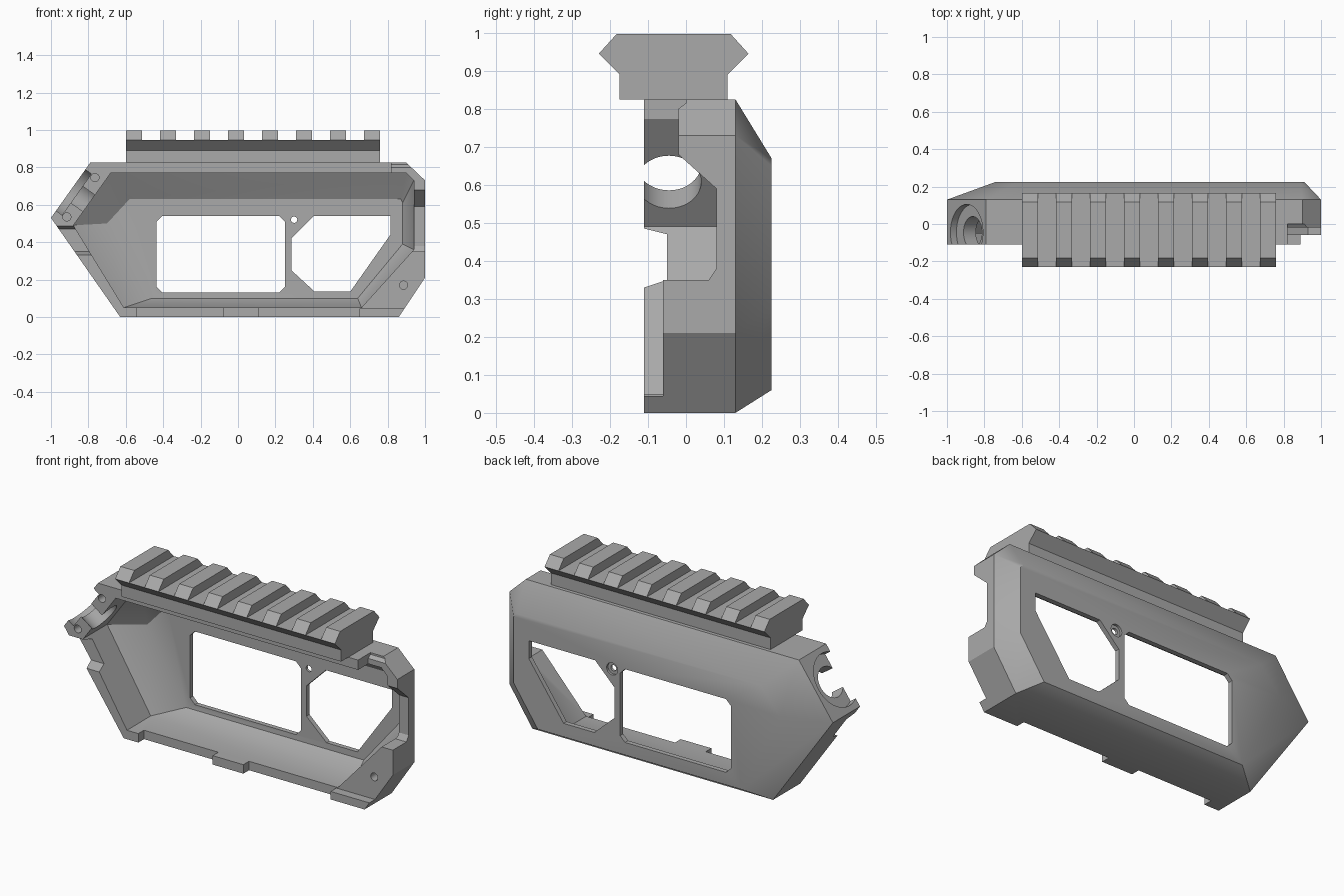
import bpy
import bmesh
import math
from mathutils import Vector

cube = bpy.data.objects.get("Cube")
if cube:
    bpy.data.objects.remove(cube)

grey = bpy.data.materials.new("matte_grey")
grey.use_nodes = True
GREY = (0.4, 0.4, 0.4, 1)
grey.diffuse_color = GREY
grey.node_tree.nodes["Principled BSDF"].inputs["Base Color"].default_value = GREY


def loft(name, rings):
    """Solid skinned through rings of 3D points, capped at both ends."""
    bm = bmesh.new()
    loops = [[bm.verts.new(p) for p in ring] for ring in rings]
    for low, high in zip(loops, loops[1:]):
        for i in range(len(low)):
            j = (i + 1) % len(low)
            bm.faces.new((low[i], low[j], high[j], high[i]))
    bm.faces.new(loops[0])
    bm.faces.new(loops[-1])
    bmesh.ops.recalc_face_normals(bm, faces=bm.faces)
    mesh = bpy.data.meshes.new(name)
    bm.to_mesh(mesh)
    bm.free()
    mesh.materials.append(grey)
    obj = bpy.data.objects.new(name, mesh)
    bpy.context.collection.objects.link(obj)
    return obj


def along_y(name, *sections):
    """Each section is (y, xz outline)."""
    return loft(name, [[(x, y, z) for x, z in pts] for y, pts in sections])


def along_x(name, x0, x1, outline):
    return loft(name, [[(x, y, z) for y, z in outline] for x in (x0, x1)])


def box(name, x0, x1, y0, y1, z0, z1):
    return along_x(name, x0, x1, [(y0, z0), (y1, z0), (y1, z1), (y0, z1)])


def rod(name, start, end, radius, sides=32):
    start, end = Vector(start), Vector(end)
    axis = (end - start).normalized()
    u = Vector((0, 1, 0)) if abs(axis.y) < 0.9 else Vector((1, 0, 0))
    v = axis.cross(u)
    spokes = [radius * (math.cos(a) * u + math.sin(a) * v)
              for a in (math.tau * i / sides for i in range(sides))]
    return loft(name, [[c + s for s in spokes] for c in (start, end)])


def cut(target, cutter):
    mod = target.modifiers.new("cut", "BOOLEAN")
    mod.operation = "DIFFERENCE"
    mod.solver = "EXACT"
    mod.object = cutter
    bpy.context.view_layer.objects.active = target
    bpy.ops.object.modifier_apply(modifier=mod.name)
    bpy.data.objects.remove(cutter)


FRONT, BACK = -0.11, 0.225

# Outer shell with a chamfered back
outer = [(-0.63, 0), (0.86, 0), (1, 0.21), (1, 0.73), (0.9, 0.825), (-0.79, 0.825), (-1, 0.53)]
outer_back = [(-0.5, 0.06), (0.76, 0.06), (0.91, 0.28), (0.91, 0.65), (0.89, 0.67), (-0.62, 0.67), (-0.74, 0.53)]
shell = along_y("shell", (FRONT, outer), (0.13, outer), (BACK, outer_back))

# Hollow interior, open at the front
inner = [(-0.61, 0.05), (0.66, 0.05), (0.94, 0.36), (0.94, 0.73), (0.9, 0.77), (-0.68, 0.77), (-0.88, 0.49)]
inner_back = [(-0.46, 0.1), (0.64, 0.1), (0.88, 0.39), (0.88, 0.61), (0.87, 0.63), (-0.58, 0.63), (-0.7, 0.5)]
cut(shell, along_y("cavity", (-0.3, inner), (0.1, inner), (0.198, inner_back)))

# Windows through the back plate
c = 0.03
x0, x1, z0, z1 = -0.435, 0.25, 0.13, 0.54
wide = [(x0 + c, z0), (x1 - c, z0), (x1, z0 + c), (x1, z1 - c),
        (x1 - c, z1), (x0 + c, z1), (x0, z1 - c), (x0, z0 + c)]
angled = [(0.285, 0.42), (0.405, 0.54), (0.815, 0.54), (0.815, 0.44),
          (0.6, 0.135), (0.41, 0.135), (0.285, 0.25)]
for outline in (wide, angled):
    cut(shell, along_y("window", (0.15, outline), (0.3, outline)))

# Screw hole between the windows, countersunk at the back
cut(shell, rod("screw_hole", (0.3, 0.15, 0.52), (0.3, 0.3, 0.52), 0.017, 20))
cut(shell, rod("screw_recess", (0.3, 0.212, 0.52), (0.3, 0.3, 0.52), 0.034, 20))

# Notches along the front rim that leave the tabs standing
for a, b in ((-0.54, -0.08), (0.11, 0.65)):
    cut(shell, box("bottom_notch", a, b, -0.3, -0.06, -0.1, 0.08))
cut(shell, box("corner_notch", 0.6, 1.1, -0.3, -0.06, 0.045, 0.4))
cut(shell, along_x("left_notch", -1.1, -0.7,
                   [(-0.3, 0.32), (-0.11, 0.33), (-0.05, 0.35), (-0.05, 0.47), (-0.11, 0.485), (-0.3, 0.49)]))

# Stepped opening in the right wall
cut(shell, along_x("side_opening", 0.82, 1.1,
                   [(-0.3, 0.35), (0.06, 0.35), (0.08, 0.38), (0.08, 0.59), (-0.02, 0.68),
                    (-0.02, 0.8), (0, 0.815), (0, 0.95), (-0.3, 0.95)]))

# Round port and its outer recess in the upper slanted wall
middle = Vector((-0.895, -0.045, 0.678))
normal = Vector((-0.815, 0, 0.58)).normalized()
cut(shell, rod("port", middle - normal * 0.18, middle + normal * 0.2, 0.085, 40))
cut(shell, rod("port_recess", middle - normal * 0.04, middle + normal * 0.2, 0.15, 40))

# Blind pin holes in the rim
for x, z in ((-0.765, 0.745), (-0.915, 0.535), (0.885, 0.17)):
    cut(shell, rod("pin_hole", (x, -0.2, z), (x, 0.0, z), 0.022, 16))

bpy.ops.object.select_all(action="DESELECT")
shell.select_set(True)
bpy.context.view_layer.objects.active = shell
bpy.ops.object.shade_smooth_by_angle(angle=math.radians(33))

# Accessory rail: continuous base with flared sides
MID = -0.0325


def mirrored(half):
    return [(MID + w, z) for w, z in half] + [(MID - w, z) for w, z in reversed(half)]


along_x("rail_base", -0.6, 0.76, mirrored([(0.142, 0.825), (0.142, 0.89), (0.197, 0.945)]))

# Evenly spaced rail teeth
TEETH, WIDTH = 8, 0.086
for i in range(TEETH):
    x = -0.6 + i * (1.36 - WIDTH) / (TEETH - 1)
    along_x(f"rail_tooth_{i + 1}", x, x + WIDTH,
            mirrored([(0.197, 0.945), (0.15, 0.997)]))
